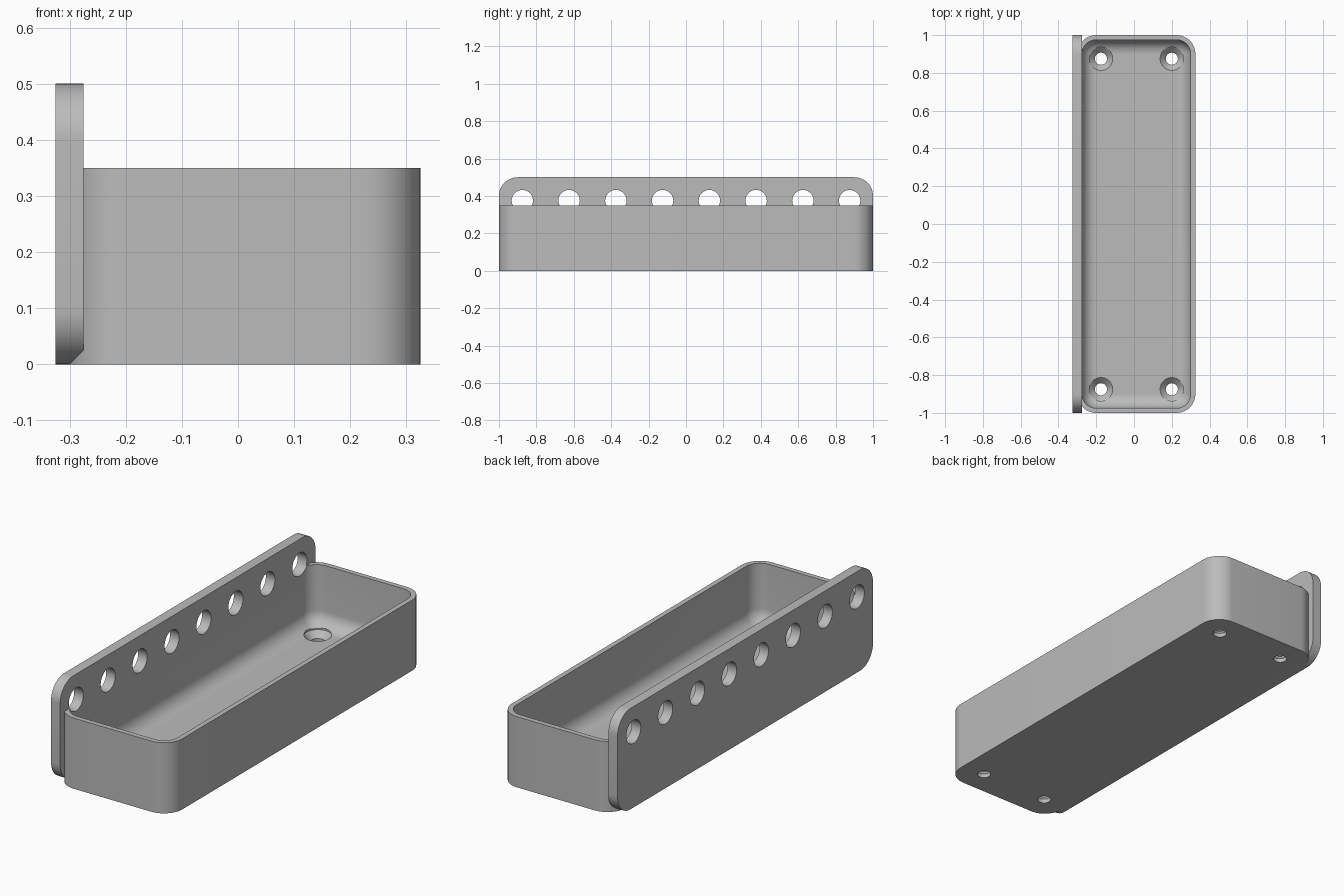
import bpy, bmesh
from mathutils import Matrix, Vector

cube = bpy.data.objects.get("Cube")
if cube:
    bpy.data.objects.remove(cube, do_unlink=True)

grey = bpy.data.materials.new("plain grey")
grey.use_nodes = True
GREY = (0.5, 0.5, 0.5, 1)
grey.diffuse_color = GREY
grey.node_tree.nodes["Principled BSDF"].inputs["Base Color"].default_value = GREY


def finish(bm, name):
    bmesh.ops.recalc_face_normals(bm, faces=bm.faces)
    mesh = bpy.data.meshes.new(name)
    bm.to_mesh(mesh)
    bm.free()
    mesh.materials.append(grey)
    obj = bpy.data.objects.new(name, mesh)
    bpy.context.collection.objects.link(obj)
    return obj


def rounded_box(name, low, high, radius, axis, round_floor=False):
    """Box with the edges along one axis rounded, and its floor edges if asked."""
    low, high = Vector(low), Vector(high)
    bm = bmesh.new()
    bmesh.ops.create_cube(bm, size=1)
    for v in bm.verts:
        v.co = (low + high) / 2 + v.co * (high - low)
    edges = []
    for e in bm.edges:
        a, b = e.verts[0].co, e.verts[1].co
        along = abs(a[axis] - b[axis]) > 1e-4
        on_floor = max(a.z, b.z) < low.z + 1e-4
        if along or (round_floor and on_floor):
            edges.append(e)
    bmesh.ops.bevel(bm, geom=edges, offset=radius, offset_type='OFFSET',
                    segments=12, profile=0.5, affect='EDGES')
    return finish(bm, name)


def cut(obj, cutter):
    mod = obj.modifiers.new("cut", 'BOOLEAN')
    mod.operation = 'DIFFERENCE'
    mod.solver = 'EXACT'
    mod.object = cutter
    bpy.context.view_layer.objects.active = obj
    bpy.ops.object.modifier_apply(modifier=mod.name)


# Main parts
tray = rounded_box("tray", (-0.3, -1, 0), (0.325, 1, 0.35), 0.1, 2)
back_plate = rounded_box("back_plate", (-0.325, -1, 0), (-0.275, 1, 0.5), 0.1, 0)

# Hollow of the tray, with a filleted floor
hollow = rounded_box("hollow_cutter", (-0.275, -0.975, 0.05), (0.3, 0.975, 0.6),
                     0.075, 2, round_floor=True)
cut(tray, hollow)

# Row of eight round holes along the plate
bm = bmesh.new()
for i in range(8):
    place = Matrix.Translation((-0.3, -0.875 + i * 0.25, 0.375)) @ Matrix.Rotation(1.5707963, 4, 'Y')
    bmesh.ops.create_cone(bm, cap_ends=True, segments=48, radius1=0.057,
                          radius2=0.057, depth=0.12, matrix=place)
plate_holes = finish(bm, "plate_hole_cutter")
cut(tray, plate_holes)
cut(back_plate, plate_holes)

# Four countersunk screw holes in the floor: profile of radius and height
profile = [(0.032, -0.02), (0.032, 0.02), (0.062, 0.05), (0.062, 0.12)]
bm = bmesh.new()
for x in (-0.175, 0.2):
    for y in (-0.875, 0.875):
        rings = []
        for r, z in profile:
            ring = bmesh.ops.create_circle(bm, segments=48, radius=r,
                                           matrix=Matrix.Translation((x, y, z)))
            rings.append(ring["verts"])
        for lower, upper in zip(rings, rings[1:]):
            for i in range(48):
                j = (i + 1) % 48
                bm.faces.new((lower[i], lower[j], upper[j], upper[i]))
        bm.faces.new(rings[0])
        bm.faces.new(rings[-1])
screw_holes = finish(bm, "screw_hole_cutter")
cut(tray, screw_holes)

for cutter in (hollow, plate_holes, screw_holes):
    bpy.data.objects.remove(cutter, do_unlink=True)

# Smooth the rounded surfaces, keep edges crisp
bpy.ops.object.select_all(action='DESELECT')
for obj in (tray, back_plate):
    obj.select_set(True)
bpy.context.view_layer.objects.active = tray
bpy.ops.object.shade_smooth_by_angle(angle=0.5)
